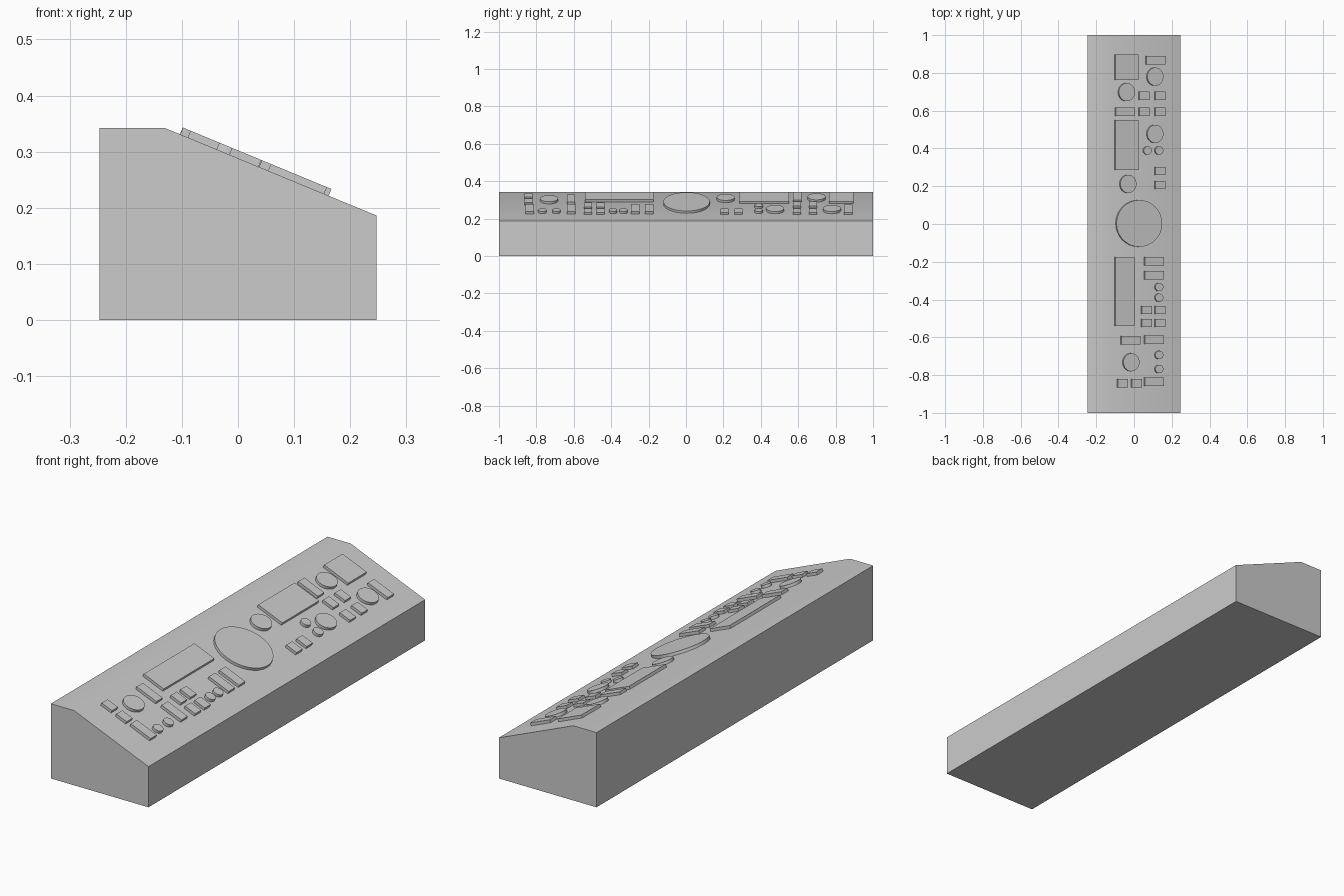
import bpy, bmesh, math
from mathutils import Matrix, Vector

if "Cube" in bpy.data.objects:
    bpy.data.objects.remove(bpy.data.objects["Cube"])

# Side profile of the console (x, z)
PROFILE = [(-0.247, 0), (0.247, 0), (0.247, 0.186), (-0.13, 0.342), (-0.247, 0.342)]
TILT = math.atan2(0.342 - 0.186, 0.247 + 0.13)
THICK, SINK = 0.013, 0.002
SHIFT = THICK * math.sin(TILT)


def finish(name, bm, smooth=True):
    bmesh.ops.recalc_face_normals(bm, faces=bm.faces)
    mesh = bpy.data.meshes.new(name)
    bm.to_mesh(mesh)
    bm.free()
    ob = bpy.data.objects.new(name, mesh)
    bpy.context.collection.objects.link(ob)
    if smooth:
        bpy.ops.object.select_all(action='DESELECT')
        ob.select_set(True)
        bpy.context.view_layer.objects.active = ob
        bpy.ops.object.shade_smooth_by_angle(angle=math.radians(30))
    return ob


def panel_part(name, x, y, sx, sy, round_part=False):
    """Plate on the slope; x, y, sx, sy describe its outline seen from above."""
    bm = bmesh.new()
    if round_part:
        bmesh.ops.create_cone(bm, cap_ends=True, segments=32, radius1=0.5, radius2=0.5, depth=1)
    else:
        bmesh.ops.create_cube(bm, size=1)
    length = (sx - SHIFT) / math.cos(TILT)
    bmesh.ops.scale(bm, vec=(length, sy, THICK + SINK), verts=bm.verts)
    bmesh.ops.translate(bm, vec=(0, 0, (THICK - SINK) / 2), verts=bm.verts)
    px = x - SHIFT / 2
    pz = 0.342 - (px + 0.13) * math.tan(TILT)
    ob = finish(name, bm, round_part)
    ob.matrix_world = Matrix.Translation((px, y, pz)) @ Matrix.Rotation(TILT, 4, 'Y')


# Console body
bm = bmesh.new()
face = bm.faces.new([bm.verts.new((x, -1, z)) for x, z in PROFILE])
ext = bmesh.ops.extrude_face_region(bm, geom=[face])
bmesh.ops.translate(bm, vec=(0, 2, 0), verts=[v for v in ext['geom'] if isinstance(v, bmesh.types.BMVert)])
finish("console_body", bm)

# Display screens
for x, y, sx, sy in [(-0.04, 0.83, 0.127, 0.133), (-0.04, 0.419, 0.127, 0.265), (-0.05, -0.358, 0.106, 0.366)]:
    panel_part("screen", x, y, sx, sy)

# Small keys, in rows across the slope
for y, xs in [(0.679, (0.053, 0.138)), (0.594, (0.053, 0.138)), (0.281, (0.138,)), (0.207, (0.138,)),
              (-0.456, (0.066, 0.138)), (-0.525, (0.066, 0.138)), (-0.843, (-0.061, 0.013))]:
    for x in xs:
        panel_part("small_key", x, y, 0.057, 0.043)

# Wide keys
for x, y in [(0.114, 0.867), (-0.048, 0.594), (0.106, -0.196), (0.106, -0.271),
             (-0.019, -0.615), (0.106, -0.613), (0.106, -0.836)]:
    panel_part("wide_key", x, y, 0.105, 0.045)

# Central dial, medium dials and round buttons
panel_part("central_dial", 0.026, 0.003, 0.247, 0.248, True)
for x, y in [(0.111, 0.78), (-0.04, 0.698), (0.111, 0.477), (-0.032, 0.212), (-0.016, -0.732)]:
    panel_part("dial", x, y, 0.09, 0.096, True)
for x, y in [(0.07, 0.389), (0.132, 0.389), (0.132, -0.334), (0.132, -0.39), (0.132, -0.693), (0.132, -0.768)]:
    panel_part("round_button", x, y, 0.047, 0.044, True)
